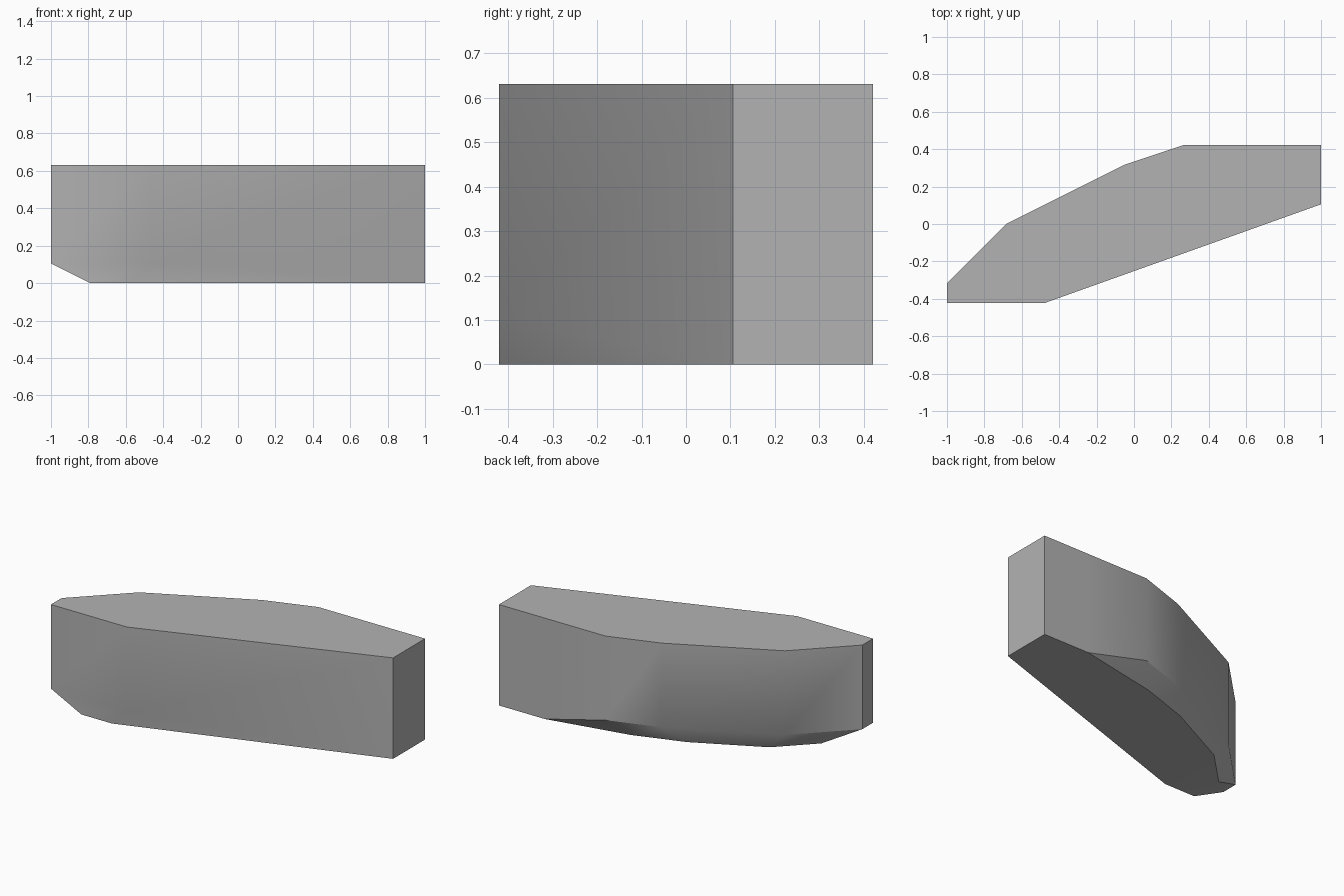
import bpy
import bmesh
import math

default_cube = bpy.data.objects.get("Cube")
if default_cube:
    bpy.data.objects.remove(default_cube, do_unlink=True)

UNIT = 1 / 9.5      # every corner lies on this half-step grid
HEIGHT = 6

# Outline of the block, and of its smaller underside, counter-clockwise
outline = [(-9.5, -4), (-4.5, -4), (9.5, 1), (9.5, 4), (6.5, 4),
           (2.5, 4), (-0.5, 3), (-6.5, 0), (-9.5, -3)]
underside = [(-7.5, -4), (-5.5, -4), (9.5, 1), (9.5, 4), (6.5, 4),
             (1.5, 3), (-1.5, 2), (-5.5, 0), (-7.5, -2)]


def make_material(name, colour):
    material = bpy.data.materials.new(name)
    material.use_nodes = True
    material.diffuse_color = colour
    material.node_tree.nodes["Principled BSDF"].inputs["Base Color"].default_value = colour
    return material


bm = bmesh.new()
corners = {}


def corner(x, y, z):
    """Return the shared vertex at a grid position."""
    key = (x, y, z)
    if key not in corners:
        corners[key] = bm.verts.new([c * UNIT for c in key])
    return corners[key]


# The lower rim rises one unit wherever the underside is cut back
top = [corner(x, y, HEIGHT) for x, y in outline]
rim = [corner(x, y, 0 if (x, y) == low else 1) for (x, y), low in zip(outline, underside)]
base = [corner(x, y, 0) for x, y in underside]

# Top and bottom caps
bm.faces.new(top)
bm.faces.new(base[::-1])

# Walls and undercut bevels, dropping collapsed corners
for upper, lower in ((top, rim), (rim, base)):
    for i in range(len(outline)):
        j = (i + 1) % len(outline)
        ring = list(dict.fromkeys((lower[i], lower[j], upper[j], upper[i])))
        if len(ring) > 2:
            bm.faces.new(ring)

bmesh.ops.recalc_face_normals(bm, faces=bm.faces)
mesh = bpy.data.meshes.new("stone_block")
bm.to_mesh(mesh)
bm.free()

block = bpy.data.objects.new("stone_block", mesh)
bpy.context.collection.objects.link(block)
mesh.materials.append(make_material("plain grey", (0.45, 0.45, 0.45, 1)))

# Smooth the shallow bends, keep the hard edges
bpy.ops.object.select_all(action='DESELECT')
block.select_set(True)
bpy.context.view_layer.objects.active = block
bpy.ops.object.shade_smooth_by_angle(angle=math.radians(30))
